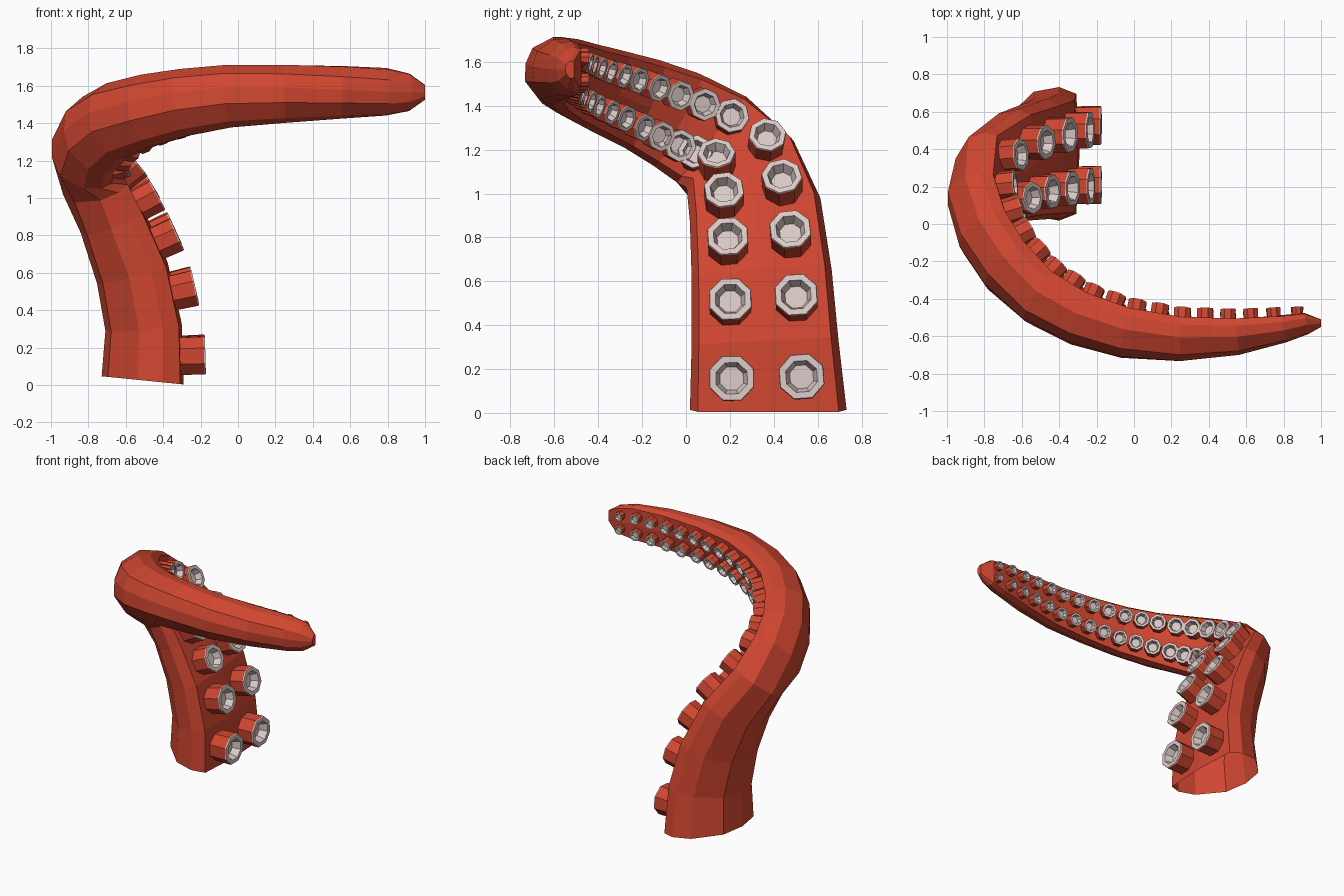
import bpy, bmesh, math
from mathutils import Vector

old = bpy.data.objects.get("Cube")
if old:
    bpy.data.objects.remove(old)


def material(name, rgb):
    m = bpy.data.materials.new(name)
    m.use_nodes = True
    m.diffuse_color = (*rgb, 1)
    m.node_tree.nodes["Principled BSDF"].inputs["Base Color"].default_value = (*rgb, 1)
    return m


RED = material("tentacle red", (0.63, 0.062, 0.03))
PALE = material("sucker pale pink", (0.70, 0.59, 0.57))

# Path stations: centre, inward direction, half width, half thickness
STATIONS = [
    ((-.51, .375, .025), (1, 0, -.1), .357, .22),
    ((-.505, .36, .31), (1, 0, .08), .335, .205),
    ((-.565, .345, .60), (.95, 0, .3), .32, .197),
    ((-.68, .315, .89), (.9, 0, .42), .303, .178),
    ((-.792, .24, 1.095), (.84, .05, .52), .278, .163),
    ((-.848, .11, 1.235), (.95, .2, .05), .255, .148),
    ((-.80, -.07, 1.345), (.77, .55, -.22), .235, .143),
    ((-.69, -.24, 1.425), (.72, .6, -.25), .215, .138),
    ((-.51, -.405, 1.48), (.6, .8, -.25), .198, .135),
    ((-.30, -.52, 1.525), (.4, .9, -.3), .183, .126),
    ((-.05, -.595, 1.557), (.15, 1, -.3), .17, .12),
    ((.25, -.625, 1.567), (0, 1, -.22), .157, .11),
    ((.55, -.605, 1.57), (-.1, 1, -.1), .142, .096),
    ((.80, -.56, 1.568), (-.15, 1, 0), .127, .074),
    ((.92, -.533, 1.565), (-.2, 1, 0), .10, .058),
    ((1.0, -.53, 1.565), (-.2, 1, 0), .04, .02),
]
# Half cross-section (across, inward): near-flat inner face, bevel, rounded back
HALF = [(.90, .92), (1, .5), (.93, -.12), (.5, -.85)]
SECTION = [(0, 1)] + HALF + [(0, -1)] + [(-u, v) for u, v in reversed(HALF)]
SEAT_ACROSS, SEAT_INWARD = .46, .96

points = [Vector(s[0]) for s in STATIONS]
frames = []
for i, (c, n, w, d) in enumerate(STATIONS):
    t = points[min(i + 1, len(points) - 1)] - points[max(i - 1, 0)]
    t = Vector((.1, 0, 1)).normalized() if i == 0 else t.normalized()
    n = Vector(n)
    n = (n - t * n.dot(t)).normalized()
    frames.append((points[i], n, t.cross(n), w, d))


def make_object(name, bm, mats):
    bmesh.ops.recalc_face_normals(bm, faces=bm.faces[:])
    me = bpy.data.meshes.new(name)
    bm.to_mesh(me)
    bm.free()
    for m in mats:
        me.materials.append(m)
    ob = bpy.data.objects.new(name, me)
    bpy.context.collection.objects.link(ob)


def bridge(bm, a, b, mat=0):
    k = len(a)
    for j in range(k):
        f = bm.faces.new((a[j], a[(j + 1) % k], b[(j + 1) % k], b[j]))
        f.material_index = mat


# Tentacle body, open at the foot
bm = bmesh.new()
rings = [[bm.verts.new(p + b * (u * w) + n * (v * d)) for u, v in SECTION]
         for p, n, b, w, d in frames]
for a, b in zip(rings, rings[1:]):
    bridge(bm, a, b)
bm.faces.new(rings[-1])
make_object("tentacle_body", bm, [RED])


def seat(s, side):
    """Point on the inner face, its inward direction and the half width."""
    for f, g in zip(frames, frames[1:]):
        length = (g[0] - f[0]).length
        if s <= length:
            break
        s -= length
    k = s / length
    p, n, b, w, d = [x * (1 - k) + y * k for x, y in zip(f, g)]
    return p + n * (d * SEAT_INWARD) + b * (side * SEAT_ACROSS * w), n, w


# Sucker outline: radius, height, colour of the band that ends there
CUP = [(1.03, -.25, 0), (1.06, 1.18, 0), (1.03, 1.25, 1), (.74, 1.25, 1), (.55, .7, 1)]


def add_sucker(bm, centre, t, n, r):
    b = t.cross(n)
    prev = None
    for radius, height, mat in CUP:
        ring = []
        for j in range(8):
            a = math.tau * (j + .5) / 8
            ring.append(bm.verts.new(centre + n * (height * r)
                        + (t * math.cos(a) + b * math.sin(a)) * (radius * r)))
        if prev:
            bridge(bm, prev, ring, mat)
        else:
            bm.faces.new(ring)
        prev = ring
    bm.faces.new(prev).material_index = 1


# Two rows of suckers that shrink toward the tip, square to the surface below
total = sum((b - a).length for a, b in zip(points, points[1:]))
for name, side in (("sucker_row_upper", 1), ("sucker_row_lower", -1)):
    bm = bmesh.new()
    s = .135
    while s < total - .11:
        centre, n, w = seat(s, side)
        t = (seat(s + .06, side)[0] - seat(s - .06, side)[0]).normalized()
        n = (n - t * n.dot(t)).normalized()
        add_sucker(bm, centre, t, n, .305 * w - .002)
        s += .113 + .22 * math.exp(-.9 * s)
    make_object(name, bm, [RED, PALE])
